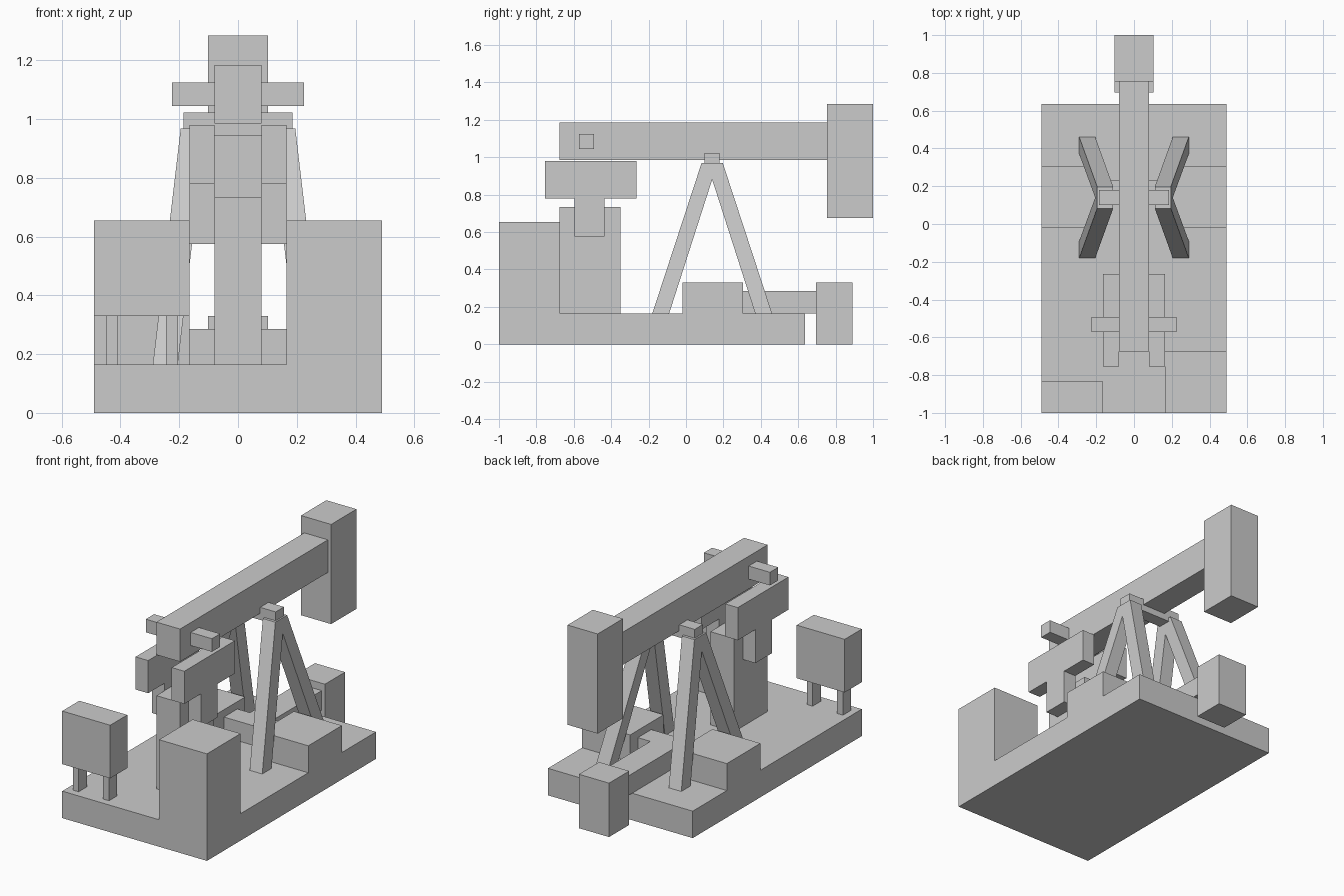
import bpy

if "Cube" in bpy.data.objects:
    bpy.data.objects.remove(bpy.data.objects["Cube"])

# corner order of a box: bottom ring, then top ring
FACES = [(3, 2, 1, 0), (4, 5, 6, 7), (0, 1, 5, 4), (1, 2, 6, 5), (2, 3, 7, 6), (3, 0, 4, 7)]


def prism(name, low, high, z0, z1):
    """Solid between two rectangles (x0, x1, y0, y1) at heights z0 and z1."""
    verts = []
    for (x0, x1, y0, y1), z in ((low, z0), (high, z1)):
        verts += [(x0, y0, z), (x1, y0, z), (x1, y1, z), (x0, y1, z)]
    mesh = bpy.data.meshes.new(name)
    mesh.from_pydata(verts, [], FACES)
    obj = bpy.data.objects.new(name, mesh)
    bpy.context.collection.objects.link(obj)
    return obj


def box(name, x0, x1, y0, y1, z0, z1):
    rect = (x0, x1, y0, y1)
    return prism(name, rect, rect, z0, z1)


def flip(rect, side, back):
    """Mirror a rectangle across x = 0 and across the pivot line y = 0.14."""
    x0, x1, y0, y1 = rect
    if side < 0:
        x0, x1 = -x1, -x0
    if back:
        y0, y1 = 0.28 - y1, 0.28 - y0
    return x0, x1, y0, y1


# base and front corner cabinet
box("base", -0.49, 0.49, -1, 0.635, 0, 0.165)
box("corner_cabinet", 0.165, 0.49, -1, -0.675, 0.165, 0.655)

# control panel on two legs
box("control_panel", -0.49, -0.165, -1, -0.835, 0.33, 0.655)
for x in (-0.45, -0.245):
    box("panel_leg", x, x + 0.04, -0.955, -0.875, 0.165, 0.33)

# gearbox post, walking beam, head, and bars through the beam
box("gearbox_post", -0.08, 0.08, -0.675, -0.35, 0.165, 0.735)
box("walking_beam", -0.08, 0.08, -0.675, 0.755, 0.985, 1.185)
box("beam_head", -0.102, 0.102, 0.755, 1, 0.675, 1.285)
box("rear_crossbar", -0.224, 0.224, -0.572, -0.492, 1.045, 1.125)
box("pivot_bar", -0.185, 0.185, 0.1, 0.18, 0.945, 1.022)

# wellhead, feed pipe and crosspiece between the side blocks
box("wellhead", -0.102, 0.102, 0.695, 0.89, 0, 0.33)
box("feed_pipe", -0.08, 0.08, 0.22, 0.695, 0.165, 0.285)
box("pipe_crosspiece", -0.165, 0.165, 0.1, 0.23, 0.165, 0.285)

for side, label in ((1, "right"), (-1, "left")):
    # crank arm with its counterweight
    x0, x1 = sorted((side * 0.08, side * 0.165))
    box(f"counterweight_{label}", x0, x1, -0.755, -0.265, 0.78, 0.98)
    box(f"crank_arm_{label}", x0, x1, -0.595, -0.435, 0.575, 0.78)
    # low block beside the tower
    x0, x1 = sorted((side * 0.165, side * 0.49))
    box(f"side_block_{label}", x0, x1, -0.02, 0.305, 0.165, 0.33)
    # leaning tower legs
    for back in (False, True):
        foot = flip((0.205, 0.29, -0.18, -0.09), side, back)
        top = flip((0.11, 0.195, 0.083, 0.168), side, back)
        prism(f"tower_leg_{label}_{'back' if back else 'front'}", foot, top, 0.165, 0.968)
